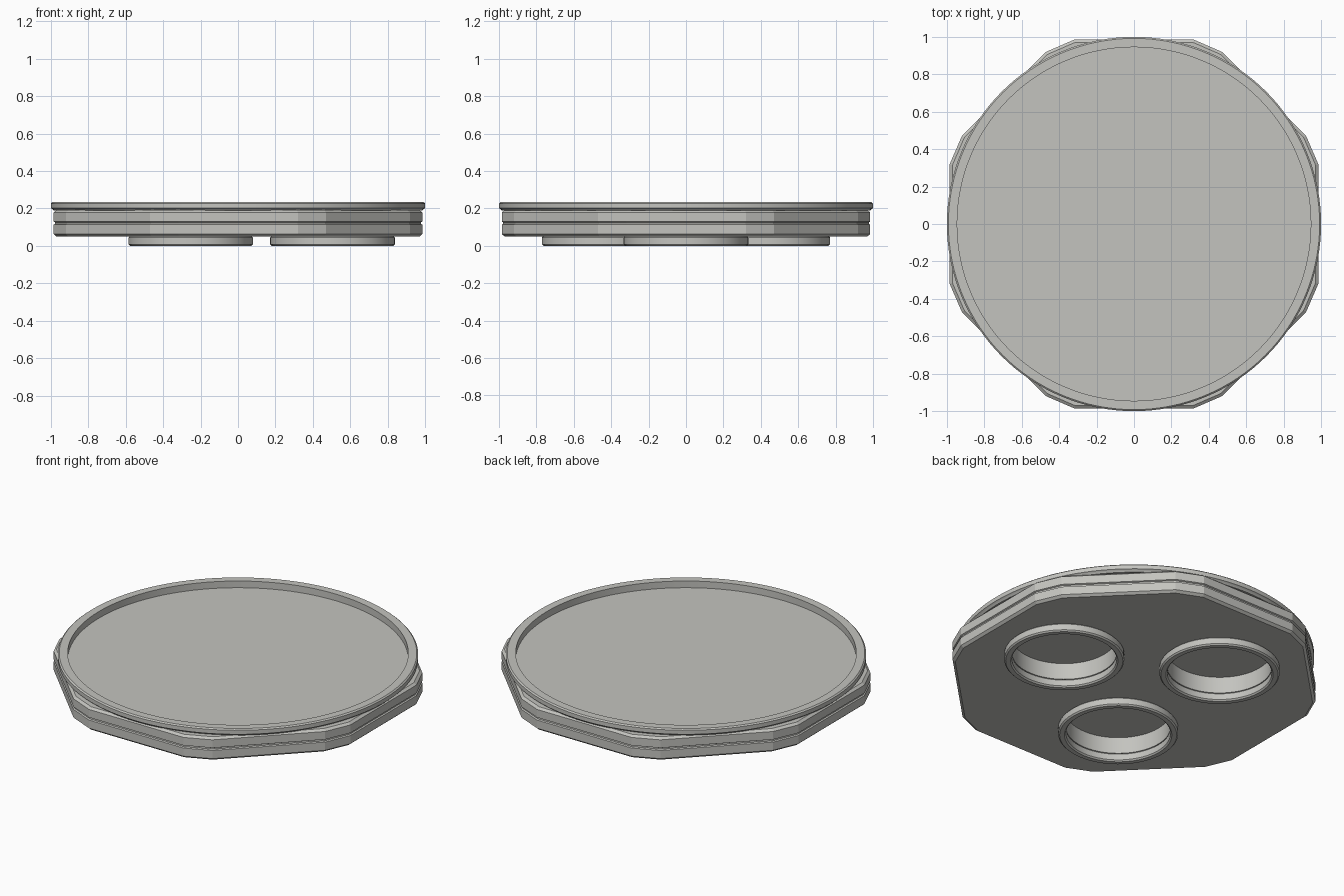
import bpy, bmesh, math

if "Cube" in bpy.data.objects:
    bpy.data.objects.remove(bpy.data.objects["Cube"], do_unlink=True)

grey = bpy.data.materials.new("warm grey plastic")
grey.use_nodes = True
COLOUR = (0.55, 0.55, 0.52, 1)
grey.diffuse_color = COLOUR
grey.node_tree.nodes["Principled BSDF"].inputs["Base Color"].default_value = COLOUR


def circle(n):
    return [(math.cos(math.tau * i / n), math.sin(math.tau * i / n)) for i in range(n)]


def loft(name, outline, profile, centre=(0, 0), closed=False, smooth=True):
    """Stack scaled copies of an outline along a (scale, z) profile."""
    bm = bmesh.new()
    rings = [[bm.verts.new((centre[0] + x * s, centre[1] + y * s, z)) for x, y in outline]
             for s, z in profile]
    n = len(outline)
    pairs = list(zip(rings, rings[1:]))
    if closed:
        pairs.append((rings[-1], rings[0]))
    else:
        bm.faces.new(rings[0])
        bm.faces.new(rings[-1])
    for a, b in pairs:
        for i in range(n):
            j = (i + 1) % n
            bm.faces.new((a[i], a[j], b[j], b[i]))
    bmesh.ops.recalc_face_normals(bm, faces=bm.faces)
    mesh = bpy.data.meshes.new(name)
    bm.to_mesh(mesh)
    bm.free()
    mesh.materials.append(grey)
    obj = bpy.data.objects.new(name, mesh)
    bpy.context.collection.objects.link(obj)
    bpy.ops.object.select_all(action="DESELECT")
    obj.select_set(True)
    bpy.context.view_layer.objects.active = obj
    if smooth:
        bpy.ops.object.shade_smooth_by_angle(angle=math.radians(30))
    return obj


# Twelve-sided body: four long flats with clipped corners, and a waist groove
quarter = [(0.985, -0.32), (0.985, 0.32), (0.92, 0.47)]
outline = []
for k in range(4):
    c, s = round(math.cos(k * math.pi / 2)), round(math.sin(k * math.pi / 2))
    outline += [(x * c - y * s, x * s + y * c) for x, y in quarter]
# Each quarter turn needs the matching lower corner before its flat
points = {(round(x, 3), round(y, 3)) for x, y in outline}
points |= {(x, -y) for x, y in points}
outline = sorted(points, key=lambda p: math.atan2(p[1], p[0]))
body = loft("body", outline,
            [(0.985, 0.05), (1, 0.063), (1, 0.113), (0.992, 0.117), (0.992, 0.125),
             (1, 0.129), (1, 0.178), (0.985, 0.19)], smooth=False)

# Round sockets in the underside, each with a raised collar
for k, label in enumerate(("left", "back_right", "front_right")):
    a = math.tau * k / 3
    centre = (0.505 * math.cos(a), 0.505 * math.sin(a))
    cutter = loft("socket_cutter", circle(64), [(0.29, -0.1), (0.29, 0.15)], centre)
    cutter.hide_render = True
    cut = body.modifiers.new("socket", "BOOLEAN")
    cut.operation = "DIFFERENCE"
    cut.solver = "EXACT"
    cut.object = cutter
    bpy.context.view_layer.objects.active = body
    bpy.ops.object.modifier_apply(modifier=cut.name)
    bpy.data.objects.remove(cutter, do_unlink=True)
    loft(label + "_socket_collar", circle(64),
         [(0.298, 0), (0.325, 0), (0.333, 0.008), (0.333, 0.044), (0.327, 0.05),
          (0.296, 0.05), (0.29, 0.044), (0.29, 0.008)], centre, closed=True)

body.select_set(True)
bpy.context.view_layer.objects.active = body
bpy.ops.object.shade_smooth_by_angle(angle=math.radians(10))

# Round tray on top with a thin raised rim
loft("top_tray", circle(128),
     [(0.985, 0.188), (0.99, 0.195), (1, 0.201), (1, 0.226), (0.992, 0.233),
      (0.945, 0.233), (0.945, 0.192)])
